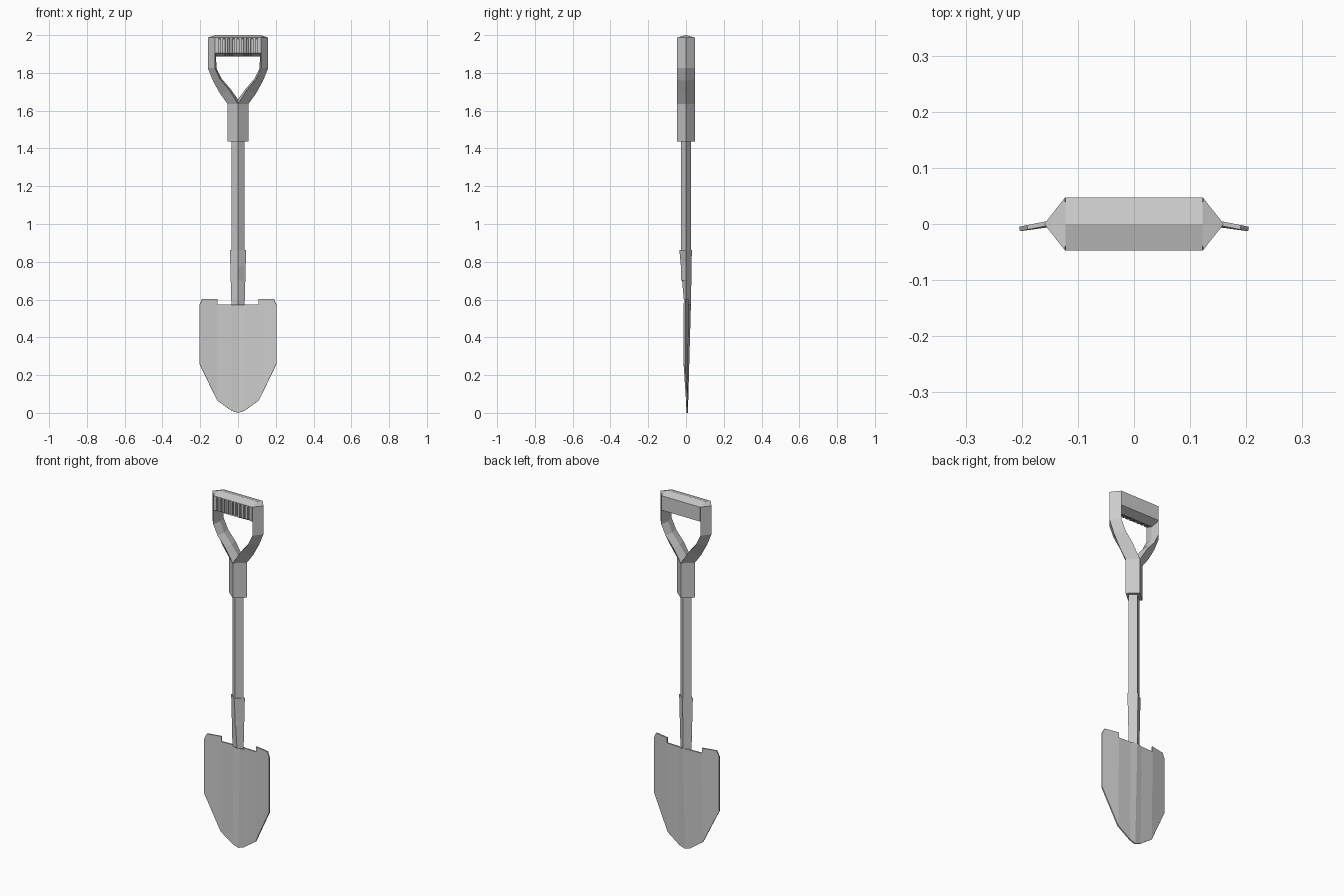
import bpy, bmesh

if "Cube" in bpy.data.objects:
    bpy.data.objects.remove(bpy.data.objects["Cube"])


def finish(name, bm):
    bmesh.ops.recalc_face_normals(bm, faces=bm.faces)
    mesh = bpy.data.meshes.new(name)
    bm.to_mesh(mesh)
    bm.free()
    obj = bpy.data.objects.new(name, mesh)
    bpy.context.collection.objects.link(obj)
    return obj


def loft(name, rings):
    """Skin a list of equal-length point rings and cap both ends."""
    bm = bmesh.new()
    rows = [[bm.verts.new(p) for p in ring] for ring in rings]
    n = len(rows[0])
    for a, b in zip(rows, rows[1:]):
        for i in range(n):
            j = (i + 1) % n
            bm.faces.new((a[i], a[j], b[j], b[i]))
    bm.faces.new(rows[0])
    bm.faces.new(rows[-1])
    return finish(name, bm)


def diamond(z, half_x, front, back):
    return [(half_x, 0, z), (0, back, z), (-half_x, 0, z), (0, front, z)]


# Four-sided shaft, handle socket and tapering blade socket
loft("shaft", [diamond(0.7, 0.035, -0.027, 0.027), diamond(1.5, 0.035, -0.027, 0.027)])
loft("handle_socket", [diamond(1.437, 0.055, -0.047, 0.047), diamond(1.635, 0.055, -0.047, 0.047)])
loft("blade_socket", [diamond(0.57, 0.035, -0.009, 0.026), diamond(0.863, 0.043, -0.035, 0.031)])

# Forked handle arms: (outer x, z), (side x, z), (inner x, z)
W = 0.047
ARM = [((0.055, 1.635), (0.0, 1.635), (0.0, 1.66)),
       ((0.095, 1.69), (0.047, 1.71), (0.04, 1.715)),
       ((0.132, 1.757), (0.095, 1.767), (0.087, 1.77)),
       ((0.16, 1.825), (0.123, 1.825), (0.114, 1.825)),
       ((0.16, 1.987), (0.123, 1.987), (0.12, 2.0))]
for side, label in ((1, "right"), (-1, "left")):
    loft("handle_arm_" + label,
         [[(side * o[0], 0, o[1]), (side * s[0], W, s[1]),
           (side * i[0], 0, i[1]), (side * s[0], -W, s[1])] for o, s, i in ARM])

# Grip bar with vertical grooves on its front face


def grip_ring(x, front):
    profile = [(0, 2.0), (-W, 1.987), (-W, 1.981), (front, 1.98), (front, 1.905),
               (0, 1.887), (W, 1.905), (W, 1.987)]
    return [(x, y, z) for y, z in profile]


grooves = 9
pitch = 0.22 / grooves
rings = [grip_ring(-0.122, -W)]
for k in range(grooves):
    x = -0.11 + (k + 0.5) * pitch
    for dx, front in ((-0.006, -W), (-0.005, -0.038), (0.005, -0.038), (0.006, -W)):
        rings.append(grip_ring(x + dx, front))
rings.append(grip_ring(0.122, -W))
loft("grip", rings)

# Dished blade: right half as three panels, mirrored and thickened
P = {"tip": (0, 0.006, 0), "ridge": (0, 0.022, 0.573),
     "b1": (0.035, 0.006, 0.012), "t1": (0.035, 0.013, 0.573),
     "b2": (0.11, 0.004, 0.065), "t2": (0.11, 0.010, 0.573), "step": (0.11, 0.010, 0.602),
     "low": (0.204, -0.009, 0.26), "side": (0.204, -0.009, 0.572), "corner": (0.19, -0.006, 0.602)}
bm = bmesh.new()
v = {k: bm.verts.new(p) for k, p in P.items()}
for panel in ("tip b1 t1 ridge", "b1 b2 t2 t1", "b2 low side corner step t2"):
    bm.faces.new([v[k] for k in panel.split()])
blade = finish("blade", bm)
blade.modifiers.new("mirror", 'MIRROR')
solid = blade.modifiers.new("thickness", 'SOLIDIFY')
solid.thickness = 0.008
solid.offset = 0
